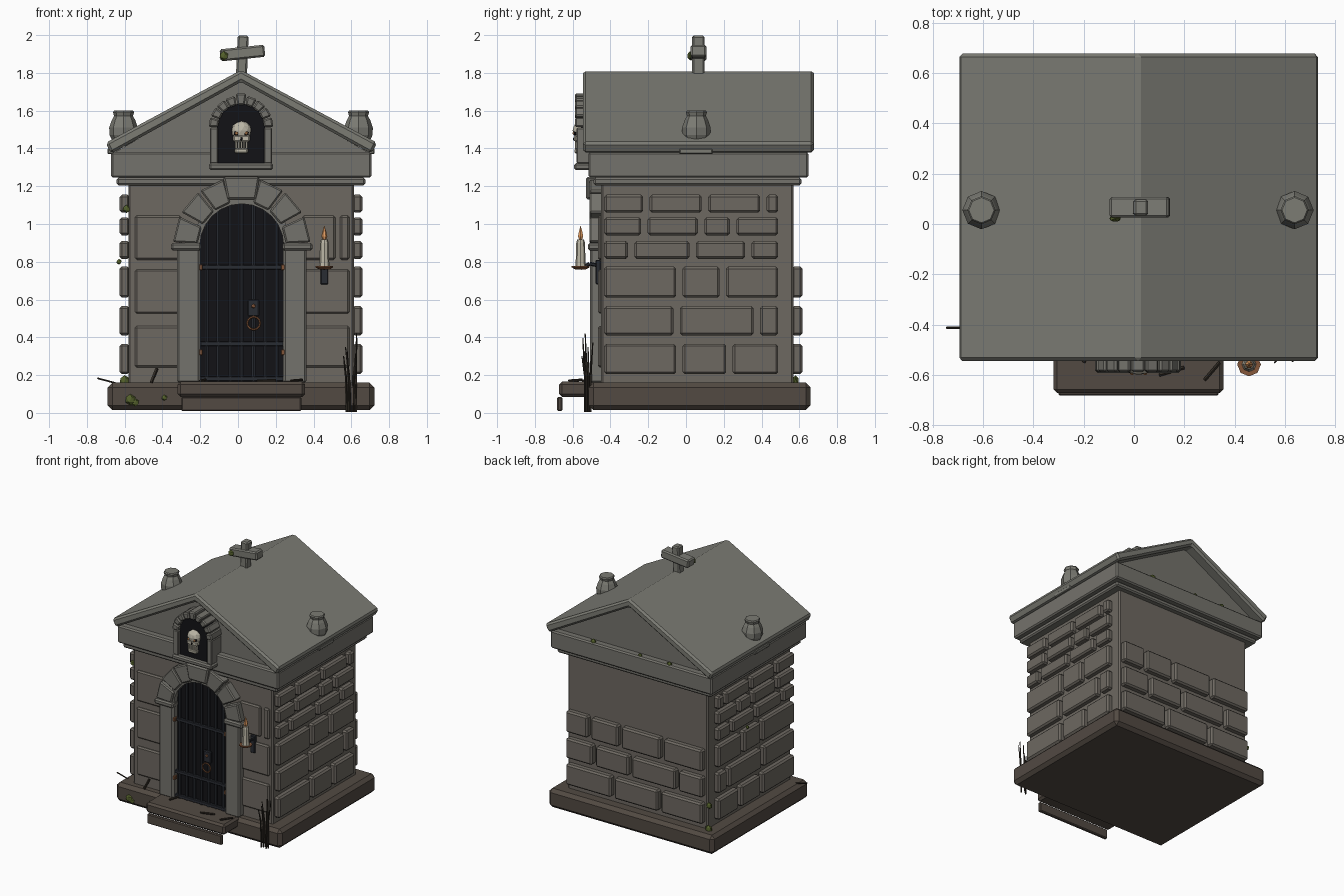
import bpy, bmesh, math, random
from mathutils import Vector, Matrix

if "Cube" in bpy.data.objects:
    bpy.data.objects.remove(bpy.data.objects["Cube"])
random.seed(4)
CX = 0.016  # symmetry line of the building


def mat(name, r, g, b):
    m = bpy.data.materials.new(name)
    m.diffuse_color = (r, g, b, 1)
    m.use_nodes = True
    m.node_tree.nodes["Principled BSDF"].inputs["Base Color"].default_value = m.diffuse_color
    return m


WALL = mat("wall_stone", .155, .14, .12)
TRIM = mat("trim_stone", .175, .17, .15)
ROOF = mat("roof_stone", .20, .20, .175)
BASE = mat("base_stone", .085, .068, .055)
IRON = mat("iron", .022, .025, .032)
DARK = mat("darkness", .006, .006, .008)
RUST = mat("rust", .22, .09, .04)
BONE = mat("bone", .50, .47, .38)
FLAME = mat("flame", .75, .33, .12)
MOSS = mat("moss", .09, .12, .025)
TWIG = mat("twig", .03, .024, .018)


def finish(name, bm, m, bevel=0):
    bmesh.ops.recalc_face_normals(bm, faces=bm.faces)
    me = bpy.data.meshes.new(name)
    bm.to_mesh(me)
    bm.free()
    o = bpy.data.objects.new(name, me)
    bpy.context.collection.objects.link(o)
    me.materials.append(m)
    if bevel:
        b = o.modifiers.new("bevel", 'BEVEL')
        b.width, b.segments, b.limit_method = bevel, 1, 'ANGLE'
    return o


def box(name, x0, x1, y0, y1, z0, z1, m=TRIM, bevel=.01, rot=0):
    bm = bmesh.new()
    bmesh.ops.create_cube(bm, size=1)
    for v in bm.verts:
        v.co = Vector((v.co.x * (x1 - x0), v.co.y * (y1 - y0), v.co.z * (z1 - z0)))
    o = finish(name, bm, m, bevel)
    o.location = ((x0 + x1) / 2, (y0 + y1) / 2, (z0 + z1) / 2)
    o.rotation_euler.y = rot
    return o


def prism(name, pts, y0, y1, m=TRIM, bevel=.008):
    """Outline in x, z pushed along y."""
    bm = bmesh.new()
    f = bm.faces.new([bm.verts.new((x, y0, z)) for x, z in pts])
    ext = bmesh.ops.extrude_face_region(bm, geom=[f])['geom']
    bmesh.ops.translate(bm, vec=(0, y1 - y0, 0), verts=[v for v in ext if isinstance(v, bmesh.types.BMVert)])
    return finish(name, bm, m, bevel)


def lathe(name, prof, x, y, m, n=8):
    bm = bmesh.new()
    rings = [[bm.verts.new((x + r * math.cos(2 * math.pi * i / n), y + r * math.sin(2 * math.pi * i / n), z))
              for i in range(n)] for r, z in prof]
    for a, b in zip(rings, rings[1:]):
        for i in range(n):
            bm.faces.new((a[i], a[(i + 1) % n], b[(i + 1) % n], b[i]))
    bm.faces.new(rings[0])
    bm.faces.new(rings[-1])
    return finish(name, bm, m)


def rod(name, a, b, r, m, n=6, r2=None):
    a, b = Vector(a), Vector(b)
    bm = bmesh.new()
    M = Matrix.Translation((a + b) / 2) @ (b - a).to_track_quat('Z', 'Y').to_matrix().to_4x4()
    bmesh.ops.create_cone(bm, cap_ends=True, segments=n, radius1=r, radius2=r if r2 is None else r2,
                          depth=(b - a).length, matrix=M)
    return finish(name, bm, m)


def blob(name, c, s, m, sub=1):
    bm = bmesh.new()
    bmesh.ops.create_icosphere(bm, subdivisions=sub, radius=1)
    for v in bm.verts:
        v.co = Vector((v.co.x * s[0] + c[0], v.co.y * s[1] + c[1], v.co.z * s[2] + c[2]))
    return finish(name, bm, m)


def polar(cx, cz, r, deg):
    return cx + r * math.cos(math.radians(deg)), cz + r * math.sin(math.radians(deg))


def wedge(name, cx, cz, r0, r1, a0, a1, y0, y1):
    return prism(name, [polar(cx, cz, r0, a0), polar(cx, cz, r1, a0), polar(cx, cz, r1, a1), polar(cx, cz, r0, a1)], y0, y1)


def arch_panel(name, cx, cz, r, z0, y0, y1, m):
    pts = [(cx - r, z0), (cx + r, z0)] + [polar(cx, cz, r, a) for a in range(0, 181, 15)]
    return prism(name, pts, y0, y1, m, 0)


# plinth, walls and cornices
box("plinth", -.69, .722, -.515, .66, .015, .16, BASE, .025)
box("walls", CX - .597, CX + .597, -.45, .568, .15, 1.22, WALL)
box("lower_cornice", -.642, .675, -.49, .612, 1.205, 1.245)
box("upper_cornice", -.672, .706, -.517, .648, 1.245, 1.38)

# steps
box("upper_step", -.32, .355, -.672, -.44, .085, .165, BASE, .015)
box("lower_step", -.30, .335, -.682, -.655, .01, .085, BASE, .006)

# side wall blocks: row heights and joints along y, same on both sides
rows = [(.205, .365), (.41, .565), (.61, .775), (.815, .91), (.94, 1.035), (1.06, 1.155)]
joints = [(-.035, .23), (-.05, .375), (-.035, .195), (-.29, .035, .33), (-.22, .08, .25), (-.21, .10, .41)]
for (z0, z1), js in zip(rows, joints):
    edges = [-.45] + list(js) + [.505]
    for a, b in zip(edges, edges[1:]):
        for s in (-1, 1):
            xs = sorted((CX + s * .59, CX + s * .643))
            box("side_block", *xs, a + .017, b - .017, z0, z1, WALL, .012)

# back wall blocks, three rows
for (z0, z1), js in zip(rows, [(-.2, .2), (-.35, .05, .36), (-.22, .14, .4)]):
    edges = [-.58] + list(js) + [.615]
    for a, b in zip(edges, edges[1:]):
        box("back_block", a + .015, b - .015, .56, .616, z0, z1, WALL, .012)

# shallow front wall blocks
for z0, z1 in [(.24, .46), (.525, .76), (.81, 1.045)]:
    box("front_block", -.545, -.30, -.466, -.44, z0, z1, WALL)
    box("front_block", .34, .515 if z0 > .8 else .59, -.466, -.44, z0, z1, WALL)
box("front_block", .54, .59, -.466, -.44, .81, 1.045, WALL)

# roof slab, gables
prism("roof", [(-.70, 1.43), (CX, 1.815), (.737, 1.43), (.706, 1.372), (CX, 1.752), (-.672, 1.372)], -.545, .677, ROOF, .014)
prism("gable", [(-.66, 1.375), (.695, 1.375), (CX, 1.765)], -.465, .595, TRIM, 0)

# urns on eave pads
for s in (-1, 1):
    x = CX + s * .622
    box("urn_pad", x - .085, x + .085, -.035, .14, 1.37, 1.4, ROOF, .005)
    lathe("urn", [(.045, 1.41), (.074, 1.47), (.076, 1.51), (.062, 1.55), (.05, 1.572), (.056, 1.592), (.05, 1.6), (.02, 1.6)],
          x, .055, ROOF)

# leaning cross
box("cross_post", -.006, .052, .033, .098, 1.79, 1.998, ROOF, .009, -math.radians(-2.5))
box("cross_arm", -.095, .142, .025, .108, 1.873, 1.937, ROOF, .009, -math.radians(6))

# doorway: dark opening, piers, capitals, arch stones
DX, DZ = .02, .885
arch_panel("door_opening", DX, DZ, .235, .16, -.456, -.42, DARK)
for s in (-1, 1):
    def span(a, b):
        return sorted((DX + s * a, DX + s * b))
    box("door_pier", *span(.222, .343), -.507, -.44, .16, .87)
    box("door_pier_inner", *span(.218, .245), -.497, -.44, .16, .9, TRIM, .004)
    box("door_capital", *span(.215, .375), -.52, -.44, .86, .90)
for i in range(12):
    wedge("arch_ring", DX, DZ, .222, .262, i * 15, i * 15 + 15, -.495, -.44).modifiers.clear()
for a in (3, 29, 53):
    for k in (a, 158 - a):
        wedge("arch_stone", DX, DZ, .235, .365, k, k + 22, -.512, -.44)
prism("keystone", [(-.055, 1.13), (.095, 1.13), (.115, 1.25), (-.08, 1.25)], -.53, -.44, TRIM, .01)

# iron gate
for i in range(7):
    x = DX - .186 + i * .062
    rod("gate_bar", (x, -.474, .165), (x, -.474, DZ + math.sqrt(.225 ** 2 - (x - DX) ** 2)), .011, IRON)
for z in (.18, .365, .77):
    box("gate_rail", DX - .22, DX + .22, -.485, -.463, z - .012, z + .012, IRON, .003)
box("lock_plate", .05, .113, -.497, -.475, .51, .6, IRON, .006)
blob("keyhole_stud", (.082, -.499, .565), (.012, .008, .012), RUST)
bpy.ops.mesh.primitive_torus_add(major_segments=12, minor_segments=6, major_radius=.034, minor_radius=.006,
                                 location=(.083, -.503, .475), rotation=(math.pi / 2, 0, 0))
ring = bpy.context.object
ring.name = "pull_ring"
ring.data.materials.append(RUST)
for x in (-.198, .238):
    for z in (.32, .77):
        box("hinge", x - .01, x + .01, -.5, -.47, z - .015, z + .015, RUST, .003)

# gable niche with arch
NX, NZ = .016, 1.51
arch_panel("niche_back", NX, NZ, .127, 1.31, -.555, -.45, DARK)
box("niche_sill", NX - .17, NX + .17, -.592, -.46, 1.285, 1.322)
for s in (-1, 1):
    xs = sorted((NX + s * .122, NX + s * .165))
    box("niche_jamb", *xs, -.58, -.46, 1.32, NZ, TRIM, .006)
for i in range(9):
    wedge("niche_stone", NX, NZ, .122, .183 if i == 4 else .172, i * 20 + 1, i * 20 + 19, -.588, -.46)

# skull
SX = .018
blob("skull_cranium", (SX, -.56, 1.495), (.054, .04, .05), BONE, 2)
box("skull_cheeks", SX - .045, SX + .045, -.592, -.55, 1.435, 1.472, BONE, .008)
box("skull_jaw", SX - .036, SX + .036, -.59, -.55, 1.372, 1.402, BONE, .008)
for i in range(5):
    x = SX - .028 + i * .014
    box("skull_tooth", x - .0055, x + .0055, -.588, -.56, 1.398, 1.436, BONE, .002)
for s in (-1, 1):
    blob("eye_socket", (SX + s * .024, -.585, 1.48), (.018, .012, .016), DARK)
    blob("glowing_eye", (SX + s * .026, -.594, 1.48), (.009, .007, .009), FLAME)
blob("nose_hole", (SX, -.592, 1.45), (.007, .006, .011), DARK)

# wall candle on a bracket
KX, KY = .457, -.558
box("candle_plate", KX - .02, KX + .02, -.478, -.45, .68, .81, IRON, .004)
rod("candle_arm", (KX, -.465, .78), (KX, -.51, .79), .01, IRON)
rod("candle_arm", (KX, -.51, .79), (KX, KY, .765), .01, IRON)
lathe("candle_dish", [(.025, .758), (.047, .77), (.047, .777), (.02, .774)], KX, KY, RUST)
lathe("candle", [(.029, .772), (.026, .80), (.023, .9), (.018, .918)], KX, KY, BONE)
lathe("candle_flame", [(.006, .91), (.016, .935), (.010, .96), (.001, .99)], KX, KY, FLAME, 6)

# dead twigs by the right corner, on the left and on the step
for i in range(6):
    x, y = .575 + .01 * i, -.535 + .01 * (i % 4)
    dx = random.uniform(-.03, .03)
    mid = (x + dx * .3, y, .2)
    rod("twig", (x, y, .005), mid, .006, TWIG, 5)
    rod("twig", mid, (x + dx, y + random.uniform(-.02, .02), .3 + .024 * i), .006, TWIG, 5, .003)
rod("side_twig", (-.745, -.412, .183), (-.65, -.412, .158), .005, TWIG, 5)
for a, b in [((.28, -.62, .17), (.34, -.55, .175)), ((-.2, -.55, .17), (-.17, -.48, .175)), ((.1, -.6, .17), (.2, -.57, .172))]:
    rod("step_twig", a, b, .007, TWIG, 5)
rod("leaning_twig", (-.46, -.49, .16), (-.43, -.468, .235), .009, TWIG, 5)

# moss tufts
for c, s in [((-.57, -.515, .07), .03), ((-.545, -.515, .055), .022), ((-.39, -.515, .08), .016),
             ((-.59, -.44, 1.08), .022), ((-.075, .022, 1.89), .025), ((-.59, .56, .34), .025), ((-.6, .58, .17), .03),
             ((-.3, .63, 1.38), .022), ((-.05, .63, 1.38), .018), ((.35, .63, 1.38), .025), ((-.63, .15, .8), .015)]:
    blob("moss", c, (s, s * .6, s), MOSS)
